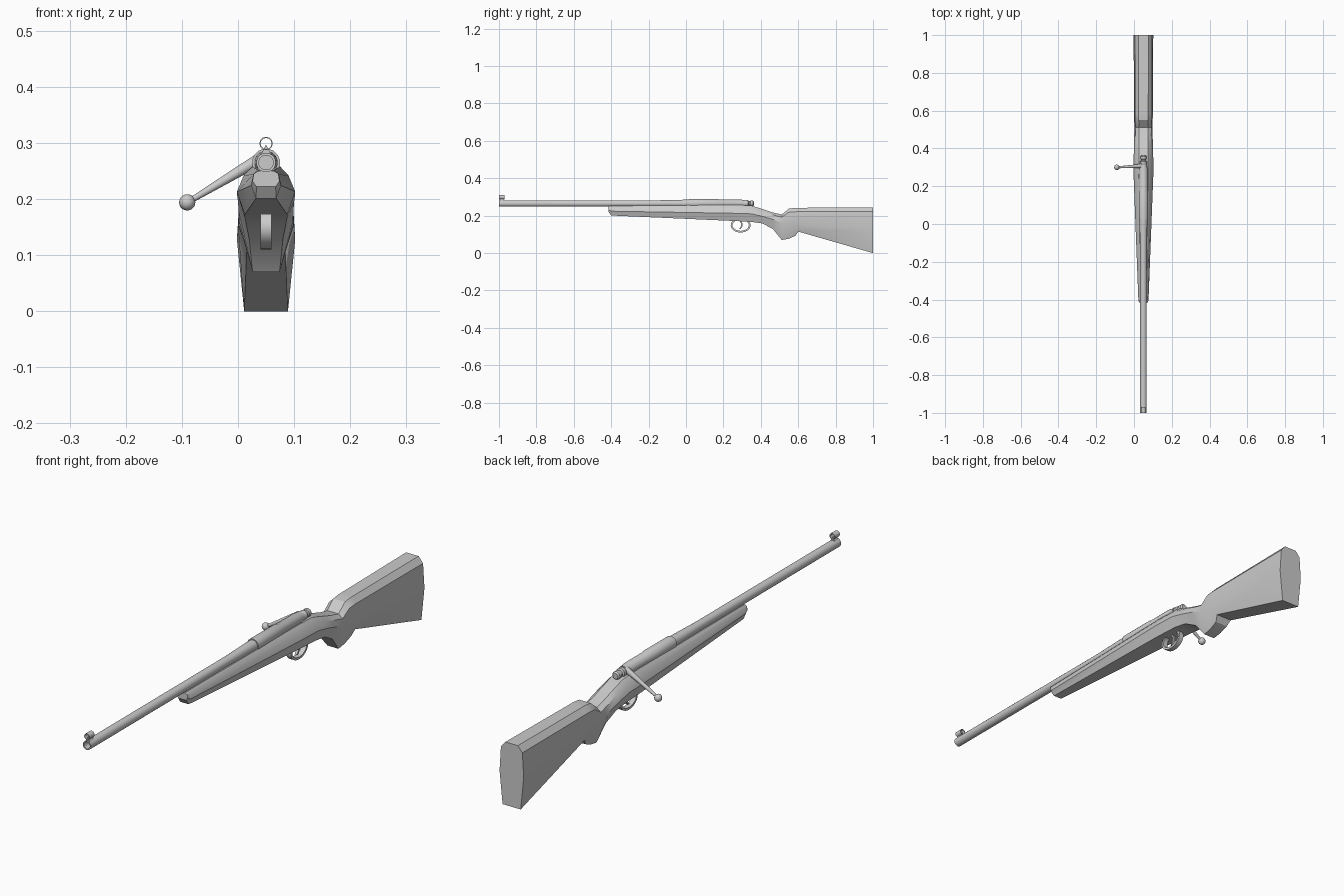
import bpy, bmesh, math
from mathutils import Vector

if "Cube" in bpy.data.objects:
    bpy.data.objects.remove(bpy.data.objects["Cube"])

CX, AXIS_Z = 0.05, 0.265   # rifle centre line


def finish(name, bm, angle=32):
    bmesh.ops.recalc_face_normals(bm, faces=bm.faces)
    me = bpy.data.meshes.new(name)
    bm.to_mesh(me)
    bm.free()
    me.shade_smooth()
    me.set_sharp_from_angle(angle=math.radians(angle))
    ob = bpy.data.objects.new(name, me)
    bpy.context.collection.objects.link(ob)
    return ob


def loft(name, rings, closed=False, angle=32):
    bm = bmesh.new()
    vs = [[bm.verts.new(p) for p in ring] for ring in rings]
    n = len(vs[0])
    pairs = list(zip(vs, vs[1:])) + ([(vs[-1], vs[0])] if closed else [])
    for a, b in pairs:
        for i in range(n):
            j = (i + 1) % n
            bm.faces.new((a[i], a[j], b[j], b[i]))
    if not closed:
        bm.faces.new(vs[0])
        bm.faces.new(vs[-1])
    return finish(name, bm, angle)


def turned(name, profile, z=AXIS_Z, sides=16):
    """Lathe a list of (y, radius) around the rifle axis."""
    t = [2 * math.pi * (i + 0.5) / sides for i in range(sides)]
    return loft(name, [[(CX + r * math.cos(a), y, z + r * math.sin(a)) for a in t]
                       for y, r in profile])


def rod(name, stops, sides=12):
    """Round bar through (point, radius) stops on one straight line."""
    d = (Vector(stops[-1][0]) - Vector(stops[0][0])).normalized()
    u = d.cross(Vector((0, 1, 0))).normalized()
    v = d.cross(u)
    t = [2 * math.pi * i / sides for i in range(sides)]
    return loft(name, [[Vector(p) + u * (r * math.cos(a)) + v * (r * math.sin(a)) for a in t]
                       for p, r in stops])


# Stock: y, bottom z, widest z, shoulder z, top z, then half widths bottom/widest/shoulder/top
stations = [
    (-0.415, 0.222, 0.232, 0.245, 0.250, 0.017, 0.024, 0.022, 0.014),
    (-0.400, 0.201, 0.224, 0.244, 0.252, 0.018, 0.027, 0.023, 0.015),
    (0.250, 0.172, 0.213, 0.242, 0.258, 0.038, 0.052, 0.040, 0.025),
    (0.350, 0.167, 0.210, 0.238, 0.254, 0.038, 0.052, 0.040, 0.024),
    (0.410, 0.158, 0.196, 0.222, 0.235, 0.036, 0.050, 0.040, 0.023),
    (0.465, 0.128, 0.180, 0.204, 0.217, 0.030, 0.049, 0.041, 0.023),
    (0.512, 0.070, 0.160, 0.192, 0.206, 0.024, 0.048, 0.042, 0.024),
    (0.550, 0.077, 0.155, 0.218, 0.238, 0.025, 0.049, 0.044, 0.025),
    (0.585, 0.092, 0.153, 0.221, 0.242, 0.027, 0.050, 0.044, 0.025),
    (0.600, 0.115, 0.152, 0.221, 0.242, 0.034, 0.050, 0.044, 0.025),
    (1.000, 0.000, 0.128, 0.222, 0.245, 0.039, 0.052, 0.046, 0.027),
]
rings = []
for y, zb, zm, zs, zt, wb, wm, ws, wt in stations:
    half = [(wb, zb), (wm, zm), (ws, zs), (wt, zt)]
    rings.append([(CX + w, y, z) for w, z in half] +
                 [(CX - w, y, z) for w, z in reversed(half)])
loft("stock", rings, angle=30)

# Barrel with hollow muzzle, receiver and bolt end
turned("barrel", [(-0.85, 0.013), (-1.0, 0.013), (-1.0, 0.0175), (-0.15, 0.0175),
                  (0.0, 0.021), (0.05, 0.021)])
turned("receiver", [(0.02, 0.021), (0.02, 0.025), (0.17, 0.025), (0.175, 0.023),
                    (0.29, 0.023), (0.30, 0.020), (0.315, 0.020)])
turned("bolt_end", [(0.31, 0.013), (0.318, 0.018), (0.332, 0.018), (0.336, 0.013),
                    (0.342, 0.013), (0.345, 0.016), (0.358, 0.016), (0.363, 0.011)])

# Bolt handle and knob
rod("bolt_handle", [((0.045, 0.308, 0.274), 0.012), ((0.015, 0.306, 0.257), 0.010),
                    ((-0.085, 0.30, 0.197), 0.005)])
bm = bmesh.new()
bmesh.ops.create_uvsphere(bm, u_segments=16, v_segments=10, radius=0.0145)
bmesh.ops.translate(bm, verts=bm.verts, vec=(-0.0905, 0.30, 0.194))
finish("bolt_knob", bm, 40)


def band(name, y, z, ry, rz, t, width, sides):
    """Flat oval band in the y-z plane."""
    out = []
    for i in range(sides):
        a = 2 * math.pi * i / sides
        c, s = math.cos(a), math.sin(a)
        out.append([(CX + dx, y + (ry - k) * c, z + (rz - k) * s)
                    for dx, k in ((-width, 0), (width, 0), (width, t), (-width, t))])
    return loft(name, out, closed=True)


# Trigger guard and curved trigger
band("trigger_guard", 0.292, 0.149, 0.053, 0.039, 0.009, 0.010, 24)
trigger = [(0.288, 0.178), (0.297, 0.160), (0.297, 0.142), (0.288, 0.128)]
loft("trigger", [[(CX + dx, y + dy, z) for dx, dy in
                  ((-0.005, -0.004), (0.005, -0.004), (0.005, 0.004), (-0.005, 0.004))]
                 for y, z in trigger])

# Front sight: hooded ring on a small wedge post
hood = []
for i in range(12):
    a = 2 * math.pi * i / 12
    hood.append([(CX + r * math.cos(a), y, 0.299 + r * math.sin(a))
                 for y, r in ((-1.0, 0.012), (-0.97, 0.012), (-0.97, 0.0098), (-1.0, 0.0098))])
loft("sight_hood", hood, closed=True)
loft("sight_post", [[(CX - 0.010, y, 0.278), (CX + 0.010, y, 0.278), (CX, y, 0.297)]
                    for y in (-0.995, -0.972)])
